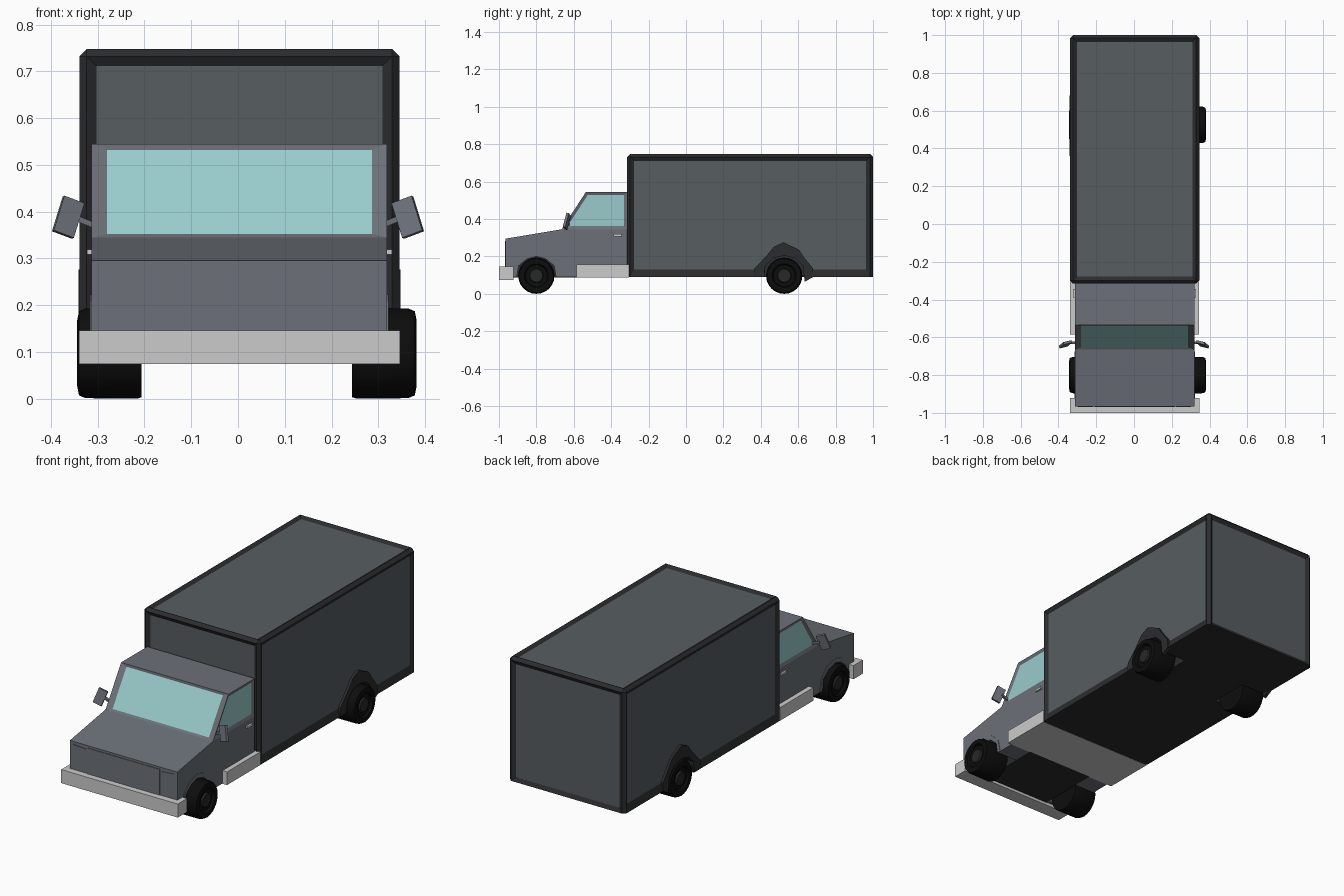
import bpy, bmesh, math
from mathutils import Matrix, Vector, Euler

if "Cube" in bpy.data.objects:
    bpy.data.objects.remove(bpy.data.objects["Cube"])

XC = 0.003  # body centre line


def material(name, rgb):
    m = bpy.data.materials.new(name)
    m.diffuse_color = (*rgb, 1)
    m.use_nodes = True
    m.node_tree.nodes["Principled BSDF"].inputs["Base Color"].default_value = m.diffuse_color
    return m


BODY = material("body_grey", (0.15, 0.165, 0.19))
PANEL = material("panel_grey", (0.095, 0.11, 0.12))
FRAME = material("frame_dark", (0.024, 0.025, 0.027))
GLASS = material("glass_teal", (0.32, 0.6, 0.6))
STEEL = material("steel_light", (0.55, 0.55, 0.55))
TYRE = material("tyre_black", (0.004, 0.004, 0.004))
HUB = material("hub_dark", (0.02, 0.021, 0.021))


def finish(bm, name, *mats):
    me = bpy.data.meshes.new(name)
    bm.to_mesh(me)
    bm.free()
    ob = bpy.data.objects.new(name, me)
    bpy.context.collection.objects.link(ob)
    for m in mats:
        me.materials.append(m)
    return ob


def prism(name, pts, x0, x1, mat):
    """Extrude a (y, z) outline from x0 to x1."""
    bm = bmesh.new()
    f = bm.faces.new([bm.verts.new((x0, y, z)) for y, z in pts])
    ext = bmesh.ops.extrude_face_region(bm, geom=[f])["geom"]
    for v in ext:
        if isinstance(v, bmesh.types.BMVert):
            v.co.x = x1
    bmesh.ops.recalc_face_normals(bm, faces=bm.faces)
    return finish(bm, name, mat)


def rect(y0, y1, z0, z1):
    return [(y0, z0), (y1, z0), (y1, z1), (y0, z1)]


def block(name, size, loc, rot, mat):
    bm = bmesh.new()
    m = Matrix.LocRotScale(Vector(loc), Euler(rot), Vector(size))
    bmesh.ops.create_cube(bm, size=1, matrix=m)
    return finish(bm, name, mat)


def inset(bm, faces, thickness, depth):
    bmesh.ops.inset_individual(bm, faces=faces, thickness=thickness, depth=depth,
                               use_even_offset=True)


# Cargo box: chamfered frame with recessed panels
bm = bmesh.new()
bmesh.ops.create_cube(bm, size=1, matrix=Matrix.LocRotScale(
    Vector((XC, 0.3425, 0.4185)), None, Vector((0.685, 1.315, 0.659))))
edges = [e for e in bm.edges if max(v.co.z for v in e.verts) > 0.2]
bmesh.ops.bevel(bm, geom=edges, offset=0.016, segments=1, affect='EDGES')
bm.normal_update()
big = [f for f in bm.faces if f.calc_area() > 0.1 and f.normal.z > -0.5]
inset(bm, big, 0.021, -0.011)
for f in big:
    f.material_index = 1
    if abs(f.normal.x) > 0.5:      # raise the lower rail of the side panels
        for v in f.verts:
            if v.co.z < 0.2:
                v.co.z = 0.13
cargo = finish(bm, "cargo_box", FRAME, PANEL)

# Rear wheel wells cut into the box
inner = [(0.415, 0.09), (0.425, 0.15), (0.465, 0.19), (0.525, 0.205),
         (0.585, 0.19), (0.625, 0.15), (0.635, 0.065)]
outer = [(0.36, 0.09), (0.365, 0.135), (0.432, 0.205), (0.47, 0.252),
         (0.522, 0.276), (0.605, 0.235), (0.635, 0.19), (0.68, 0.135), (0.68, 0.09)]
for s in (-1, 1):
    well = [inner[0][:1] + (0.05,)] + inner[1:-1] + [(0.635, 0.05)]
    cut = prism("well_cutter", well, XC + s * 0.19, XC + s * 0.4, FRAME)
    cut.hide_render = True
    mod = cargo.modifiers.new("well", 'BOOLEAN')
    mod.operation, mod.object, mod.solver = 'DIFFERENCE', cut, 'EXACT'
    bpy.context.view_layer.objects.active = cargo
    bpy.ops.object.modifier_apply(modifier=mod.name)
    bpy.data.objects.remove(cut)
    # Arch trim around the opening
    prism("rear_arch_trim", outer + inner[::-1], XC + s * 0.325, XC + s * 0.344, FRAME)

# Cab: closed shell with wheel cut-outs
lower = [(-0.965, 0.09), (-0.965, 0.295), (-0.665, 0.345), (-0.315, 0.345), (-0.315, 0.09)]
arch = [(-0.695, 0.09), (-0.705, 0.15), (-0.75, 0.187), (-0.8, 0.2),
        (-0.85, 0.187), (-0.895, 0.15), (-0.905, 0.09)]
roof = [(-0.535, 0.545), (-0.315, 0.545)]
bm = bmesh.new()
pts = lower + arch + roof
n = len(lower) + len(arch)
sides = [[bm.verts.new((XC + s * 0.316, y, z)) for y, z in pts] for s in (-1, 1)]
L, R = sides
glass = []
for v in sides:
    bm.faces.new(v[:n])
    glass.append(bm.faces.new((v[2], v[n], v[n + 1], v[3])))
rim = [(0, 1), (1, 2), (2, n), (n, n + 1), (n + 1, 3)] + [(i, (i + 1) % n) for i in range(3, n)]
for a, b in rim:
    f = bm.faces.new((L[a], L[b], R[b], R[a]))
    if a == 2:
        shield = f
bmesh.ops.recalc_face_normals(bm, faces=bm.faces)
inset(bm, glass, 0.017, -0.006)
inset(bm, [shield], 0.012, -0.006)
for v in shield.verts:
    v.co.x = XC + (v.co.x - XC) * 0.932
for f in glass + [shield]:
    f.material_index = 1
finish(bm, "cab", BODY, GLASS)

# Chassis filling the cab between the front wheel wells
prism("front_chassis", rect(-0.93, -0.58, 0.088, 0.22), XC - 0.195, XC + 0.195, FRAME)

# Front bumper, full-width step, grille
prism("front_bumper", rect(-1, -0.922, 0.074, 0.146), XC - 0.343, XC + 0.343, STEEL)
prism("side_step", rect(-0.585, -0.305, 0.088, 0.158), XC - 0.342, XC + 0.342, STEEL)
prism("grille", rect(-0.968, -0.96, 0.13, 0.283), XC - 0.213, XC + 0.213, BODY)

# Mirrored cab details
arch_out = [(-0.675, 0.09), (-0.69, 0.16), (-0.74, 0.208), (-0.8, 0.223),
            (-0.86, 0.208), (-0.91, 0.16), (-0.925, 0.09)]
lamp = [(0.22, 0.183), (0.22, 0.274), (0.3, 0.281), (0.3, 0.187)]
for s in (-1, 1):
    bm = bmesh.new()
    ring = [[bm.verts.new((XC + s * x, y, z)) for x, z in lamp] for y in (-0.968, -0.96)]
    for i in range(4):
        bm.faces.new((ring[0][i - 1], ring[0][i], ring[1][i], ring[1][i - 1]))
    bm.faces.new(ring[0])
    bmesh.ops.recalc_face_normals(bm, faces=bm.faces)
    finish(bm, "headlight", BODY)
    prism("front_arch_trim", arch_out + arch[::-1], XC + s * 0.31, XC + s * 0.319, BODY)
    prism("door_handle", rect(-0.388, -0.345, 0.308, 0.319),
          XC + s * 0.31, XC + s * 0.326, STEEL)
    block("wing_mirror", (0.047, 0.014, 0.08), (s * 0.363, -0.637, 0.388),
          (math.radians(-10), math.radians(-20 * s), math.radians(-14 * s)), BODY)
    block("mirror_arm", (0.05, 0.012, 0.012), (s * 0.326, -0.628, 0.378),
          (0, math.radians(-22 * s), 0), BODY)

# Wheels: lathed (axial, radius) profile
profile = [(0, 0), (0, 0.094), (0.01, 0.097), (0.12, 0.096), (0.134, 0.09), (0.138, 0.07),
           (0.136, 0.064), (0.124, 0.058), (0.124, 0.038), (0.132, 0.034), (0.132, 0)]


def wheel(name, x_in, s, y):
    bm = bmesh.new()
    vs = [bm.verts.new((x_in + s * t, y, 0.097 + r)) for t, r in profile]
    es = [bm.edges.new(p) for p in zip(vs, vs[1:])]
    bmesh.ops.spin(bm, geom=vs + es, cent=(x_in, y, 0.097), axis=(1, 0, 0),
                   angle=math.tau, steps=24, use_duplicate=False)
    bmesh.ops.remove_doubles(bm, verts=bm.verts, dist=1e-4)
    bmesh.ops.recalc_face_normals(bm, faces=bm.faces)
    for f in bm.faces:
        c = f.calc_center_median()
        if abs(c.x - x_in) > 0.126 and math.hypot(c.y - y, c.z - 0.097) < 0.037:
            f.material_index = 1
    ob = finish(bm, name, TYRE, HUB)
    bpy.ops.object.select_all(action='DESELECT')
    ob.select_set(True)
    bpy.context.view_layer.objects.active = ob
    bpy.ops.object.shade_smooth_by_angle(angle=math.radians(30))


for label, y in (("front", -0.8), ("rear", 0.525)):
    wheel(label + "_wheel_left", -0.206, -1, y)
    wheel(label + "_wheel_right", 0.244, 1, y)
